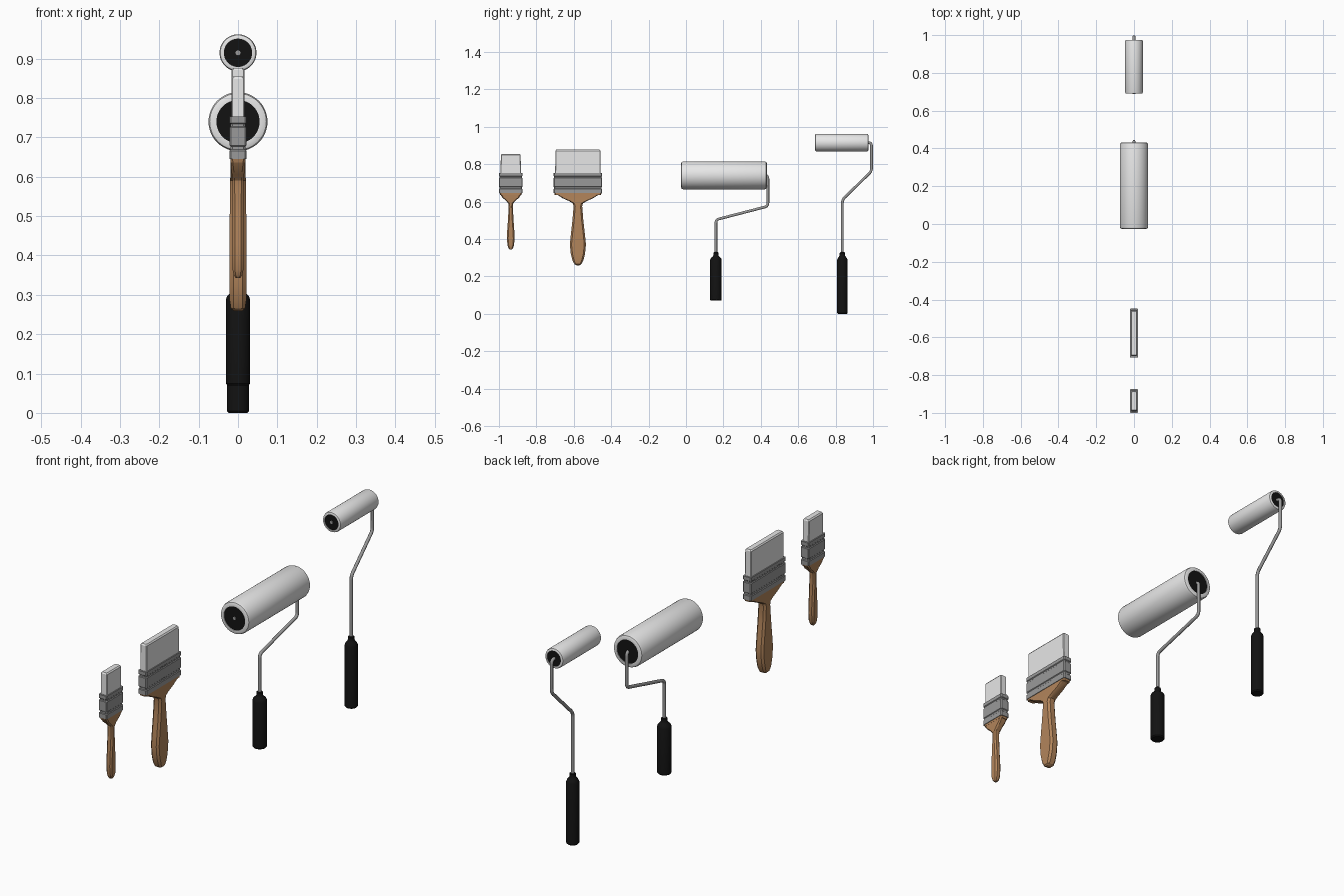
import bpy, bmesh, math
from mathutils import Vector, Matrix

cube = bpy.data.objects.get("Cube")
if cube:
    bpy.data.objects.remove(cube, do_unlink=True)


def material(name, rgb, rough=0.6):
    m = bpy.data.materials.new(name)
    m.use_nodes = True
    m.diffuse_color = (*rgb, 1)
    bsdf = m.node_tree.nodes["Principled BSDF"]
    bsdf.inputs["Base Color"].default_value = (*rgb, 1)
    bsdf.inputs["Roughness"].default_value = rough
    return m


WHITE = material("white fibre", (0.8, 0.8, 0.8))
STEEL = material("grey steel", (0.32, 0.32, 0.32))
WOOD = material("brown wood", (0.45, 0.235, 0.105))
BLACK = material("black rubber", (0.006, 0.006, 0.006))


def select_only(obj):
    bpy.ops.object.select_all(action='DESELECT')
    obj.select_set(True)
    bpy.context.view_layer.objects.active = obj


def finish(name, bm, mat, angle=35):
    bmesh.ops.remove_doubles(bm, verts=bm.verts, dist=1e-6)
    bmesh.ops.recalc_face_normals(bm, faces=bm.faces)
    mesh = bpy.data.meshes.new(name)
    bm.to_mesh(mesh)
    bm.free()
    mesh.materials.append(mat)
    obj = bpy.data.objects.new(name, mesh)
    bpy.context.collection.objects.link(obj)
    select_only(obj)
    bpy.ops.object.shade_smooth_by_angle(angle=math.radians(angle))
    return obj


def loft(name, y, sections, mat, angle=35):
    """Stack of chamfered rectangles: (z, half thickness, half width, chamfer)."""
    bm = bmesh.new()
    rings = []
    for z, t, w, c in sections:
        pts = [(t, w - c), (t - c, w), (c - t, w), (-t, w - c),
               (-t, c - w), (c - t, -w), (t - c, -w), (t, c - w)]
        rings.append([bm.verts.new((px, y + py, z)) for px, py in pts])
    for a, b in zip(rings, rings[1:]):
        for i in range(8):
            j = (i + 1) % 8
            bm.faces.new((a[i], a[j], b[j], b[i]))
    bm.faces.new(rings[0][::-1])
    bm.faces.new(rings[-1])
    return finish(name, bm, mat, angle)


def lathe(name, profile, mat, origin, along_y=False, closed=False, steps=48):
    """Spin (radius, height) points about z, or about y."""
    bm = bmesh.new()
    verts = [bm.verts.new((r, 0, h)) for r, h in profile]
    pairs = list(zip(verts, verts[1:]))
    if closed:
        pairs.append((verts[-1], verts[0]))
    edges = [bm.edges.new(p) for p in pairs]
    bmesh.ops.spin(bm, geom=verts + edges, cent=(0, 0, 0), axis=(0, 0, 1),
                   angle=2 * math.pi, steps=steps)
    if along_y:
        bmesh.ops.transform(bm, matrix=Matrix.Rotation(-math.pi / 2, 4, 'X'), verts=bm.verts)
    bmesh.ops.translate(bm, vec=origin, verts=bm.verts)
    return finish(name, bm, mat)


def rod(name, corners, radius, bend):
    """Bent wire in the x = 0 plane with rounded corners."""
    pts = [Vector((0, y, z)) for y, z in corners]
    path = [pts[0]]
    for a, p, b in zip(pts, pts[1:], pts[2:]):
        s, e = p + (a - p).normalized() * bend, p + (b - p).normalized() * bend
        for i in range(6):
            t = i / 5
            path.append(s * (1 - t) ** 2 + p * 2 * t * (1 - t) + e * t * t)
    path.append(pts[-1])
    curve = bpy.data.curves.new(name, 'CURVE')
    curve.dimensions = '3D'
    curve.bevel_depth = radius
    curve.bevel_resolution = 3
    curve.use_fill_caps = True
    spline = curve.splines.new('POLY')
    spline.points.add(len(path) - 1)
    for sp, p in zip(spline.points, path):
        sp.co = (*p, 1)
    curve.materials.append(STEEL)
    obj = bpy.data.objects.new(name, curve)
    bpy.context.collection.objects.link(obj)
    select_only(obj)
    bpy.ops.object.convert(target='MESH')
    bpy.ops.object.shade_smooth_by_angle(angle=math.radians(40))


def brush(prefix, y, half, top, grip, grip_thick):
    # Bristle block with a softened top
    b = half - 0.008
    loft(prefix + "_bristles", y, [(0.72, 0.0165, b, 0.003), (top - 0.006, 0.0165, b - 0.002, 0.003),
                                   (top, 0.012, b - 0.006, 0.003)], WHITE, 20)
    # Metal ferrule with raised bands
    o, n = (0.0215, half), (0.0185, half - 0.003)
    bands = [(0.645, o), (0.666, o), (0.669, n), (0.677, n), (0.68, o), (0.725, o),
             (0.728, n), (0.734, n), (0.737, o), (0.753, o)]
    loft(prefix + "_ferrule", y, [(z, t, w, 0.004) for z, (t, w) in bands], STEEL, 20)
    # Wooden handle: flared shoulder, thin neck, swollen grip
    shoulder = [(0.647, 0.019, half - 0.003, 0.005), (0.636, 0.019, half - 0.006, 0.006)]
    loft(prefix + "_handle", y, grip + shoulder, WOOD, 25)


brush("small_brush", -0.937, 0.063, 0.855, [
    (0.343, 0.006, 0.006, 0.003), (0.350, 0.011, 0.012, 0.005), (0.365, 0.014, 0.017, 0.006),
    (0.40, 0.0145, 0.0205, 0.007), (0.43, 0.0145, 0.020, 0.007), (0.50, 0.0145, 0.015, 0.007),
    (0.575, 0.0145, 0.011, 0.006), (0.59, 0.0145, 0.013, 0.006), (0.605, 0.0155, 0.026, 0.006),
    (0.622, 0.0175, 0.046, 0.006)], 0.0145)
brush("large_brush", -0.578, 0.130, 0.877, [
    (0.259, 0.011, 0.008, 0.004), (0.265, 0.018, 0.018, 0.007), (0.285, 0.021, 0.029, 0.009),
    (0.32, 0.021, 0.038, 0.009), (0.37, 0.021, 0.043, 0.009), (0.42, 0.021, 0.038, 0.009),
    (0.50, 0.021, 0.029, 0.009), (0.575, 0.0205, 0.023, 0.009), (0.59, 0.020, 0.027, 0.009),
    (0.602, 0.0195, 0.046, 0.008), (0.618, 0.019, 0.082, 0.007)], 0.021)


def roller(prefix, y0, y1, z, radius, bore, path, grip_y, grip_z, grip_r):
    length, c = y1 - y0, radius * 0.14
    origin = (0, y0, z)
    # Fibre sleeve with rounded ends
    sleeve = [(bore, 0), (radius - c, 0), (radius - c * 0.3, c * 0.3), (radius, c * 1.2)]
    sleeve += [(r, length - h) for r, h in reversed(sleeve)]
    lathe(prefix + "_sleeve", sleeve, WHITE, origin, True, True)
    # End hubs
    for end, h in (("front", 0.003), ("back", length - 0.013)):
        lathe(prefix + "_" + end + "_hub", [(0, h), (bore + 0.001, h), (bore + 0.001, h + 0.01), (0, h + 0.01)],
              BLACK, origin, True)
    # Axle and bent wire frame
    rod(prefix + "_frame", [(y0 - 0.001, z)] + path + [(grip_y, 0.31)], 0.0075, 0.018)
    # Rubber grip with tapered collar
    g = grip_r
    lathe(prefix + "_grip", [(0, grip_z), (g - 0.004, grip_z), (g, grip_z + 0.005), (g, 0.288),
                             (g - 0.004, 0.298), (0.017, 0.307), (0.014, 0.312), (0.014, 0.326),
                             (0.011, 0.329), (0, 0.329)], BLACK, (0, grip_y, 0), steps=32)


roller("large_roller", -0.026, 0.432, 0.74, 0.075, 0.055,
       [(0.438, 0.74), (0.438, 0.575), (0.16, 0.503)], 0.16, 0.07, 0.031)
roller("small_roller", 0.69, 0.975, 0.915, 0.047, 0.036,
       [(0.992, 0.915), (0.992, 0.762), (0.836, 0.61)], 0.836, 0.0, 0.028)
